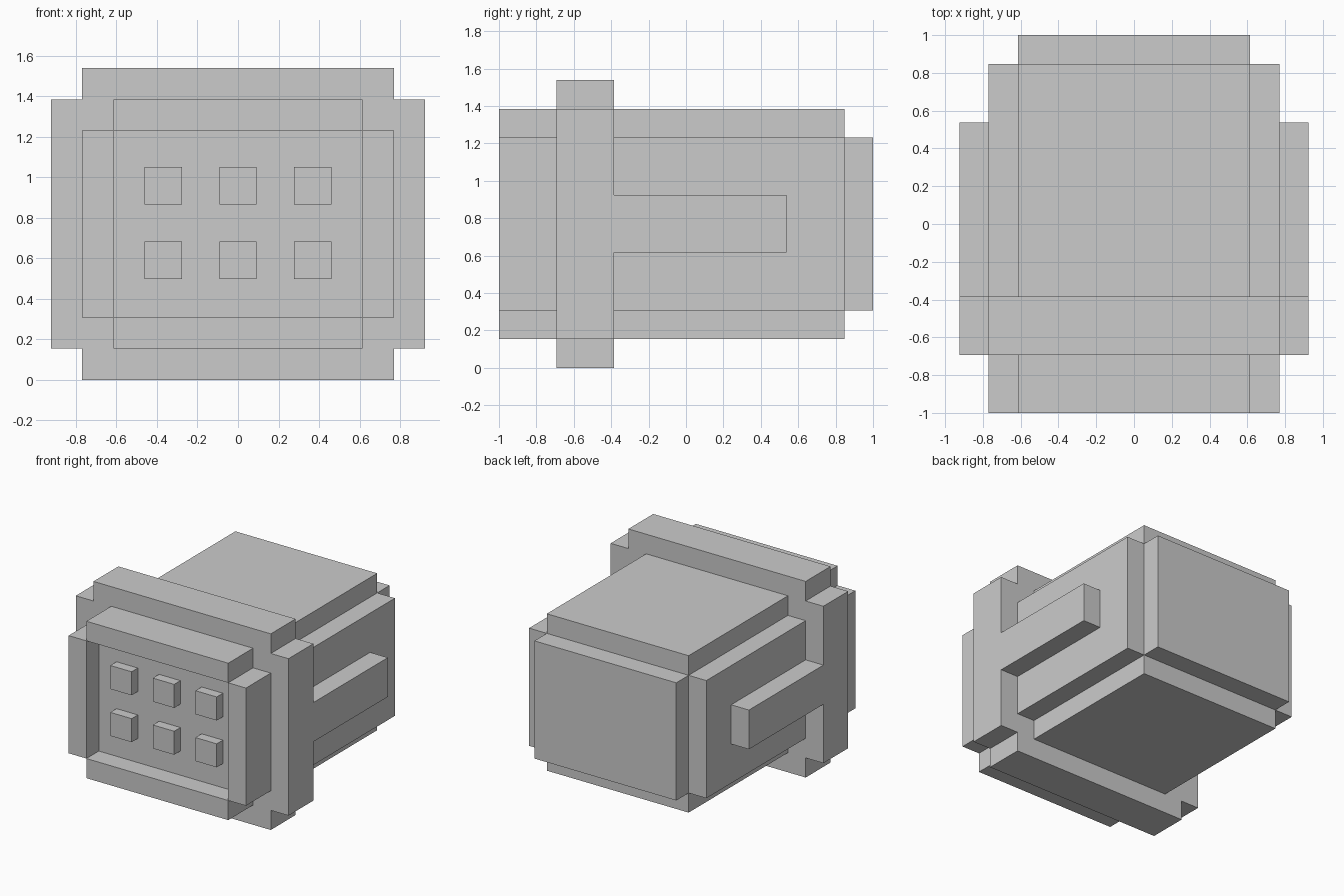
import bpy, bmesh

if "Cube" in bpy.data.objects:
    bpy.data.objects.remove(bpy.data.objects["Cube"])

U = 2 / 13            # block unit: the model is 13 units long
CZ = 5                # centre height in units


def box(name, x, y, z):
    """Axis-aligned box from (min, max) ranges given in units."""
    bm = bmesh.new()
    bmesh.ops.create_cube(bm, size=1)
    for v in bm.verts:
        for i, (lo, hi) in enumerate((x, y, z)):
            v.co[i] = (hi if v.co[i] > 0 else lo) * U
    return finish(name, bm)


def cross_prism(name, wide, narrow, tall, short, y0, y1):
    """Rectangle with notched corners, extruded along y."""
    quarter = [(wide, short), (narrow, short), (narrow, tall)]
    profile = (quarter + [(-x, z) for x, z in reversed(quarter)]
               + [(-x, -z) for x, z in quarter]
               + [(x, -z) for x, z in reversed(quarter)])
    bm = bmesh.new()
    face = bm.faces.new([bm.verts.new((x * U, y0 * U, (z + CZ) * U)) for x, z in profile])
    ext = bmesh.ops.extrude_face_region(bm, geom=[face], use_keep_orig=True)
    moved = [g for g in ext["geom"] if isinstance(g, bmesh.types.BMVert)]
    bmesh.ops.translate(bm, vec=(0, (y1 - y0) * U, 0), verts=moved)
    return finish(name, bm)


def finish(name, bm):
    bmesh.ops.recalc_face_normals(bm, faces=bm.faces)
    mesh = bpy.data.meshes.new(name)
    bm.to_mesh(mesh)
    bm.free()
    obj = bpy.data.objects.new(name, mesh)
    bpy.context.collection.objects.link(obj)
    return obj


# Main body, rear plate and the collar around the body
cross_prism("body", 5, 4, 4, 3, -2.5, 5.5)
box("rear_plate", (-4, 4), (5.5, 6.5), (2, 8))
cross_prism("collar", 6, 5, 5, 4, -4.5, -2.5)

# Front frame around a recessed panel
box("front_panel", (-4, 4), (-5.5, -4.5), (2, 8))
for label, z in (("bottom", (1, 2)), ("top", (8, 9))):
    box(f"frame_{label}", (-4, 4), (-6.5, -4.5), z)

# Side parts, repeated left and right
for label, s in (("left", -1), ("right", 1)):
    box(f"frame_{label}", sorted((4 * s, 5 * s)), (-6.5, -4.5), (2, 8))
    box(f"side_rail_{label}", sorted((5 * s, 6 * s)), (-2.5, 3.5), (4, 6))

# Two rows of three buttons on the panel
for row, z in enumerate((3.83, 6.22)):
    for col in range(3):
        x = (col - 1) * 2.4
        box(f"button_{row}_{col}", (x - 0.6, x + 0.6), (-6, -5.5), (z - 0.6, z + 0.6))
